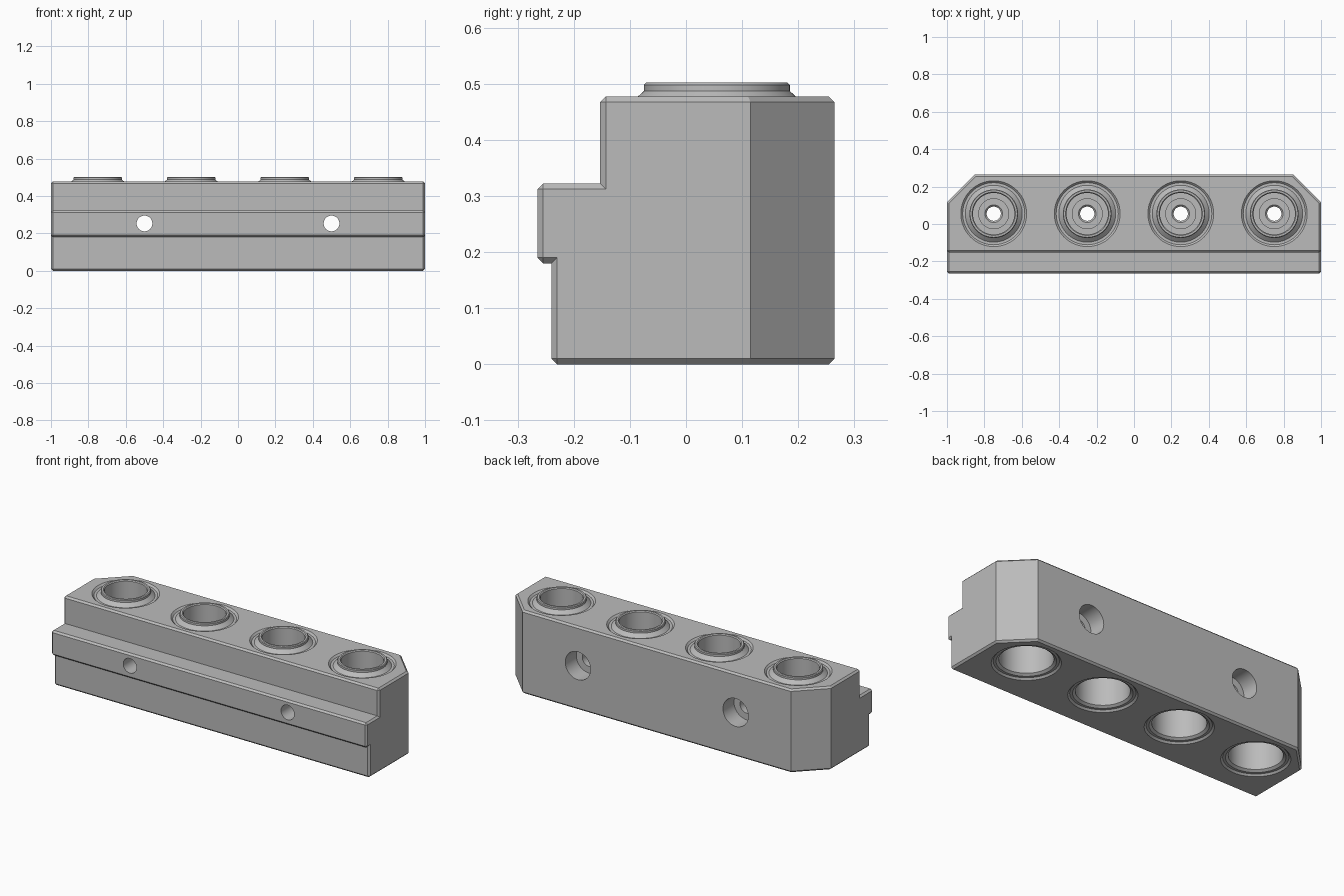
import bpy, bmesh, math
from mathutils import Matrix, Vector

if "Cube" in bpy.data.objects:
    bpy.data.objects.remove(bpy.data.objects["Cube"], do_unlink=True)

grey = bpy.data.materials.new("plain grey")
grey.use_nodes = True
colour = (0.5, 0.5, 0.5, 1)
grey.diffuse_color = colour
grey.node_tree.nodes["Principled BSDF"].inputs["Base Color"].default_value = colour

TOP, BACK, SOCKET_Y, SOCKET_R = 0.477, 0.265, 0.055, 0.176
SOCKET_X = (-0.75, -0.25, 0.25, 0.75)


def make(name, bm):
    mesh = bpy.data.meshes.new(name)
    bm.to_mesh(mesh)
    bm.free()
    obj = bpy.data.objects.new(name, mesh)
    bpy.context.collection.objects.link(obj)
    mesh.materials.append(grey)
    return obj


def lathe(name, profile, location, rotation=0.0):
    """Spin (radius, height) points around z, then tilt about x."""
    bm = bmesh.new()
    verts = [bm.verts.new((r, 0, z)) for r, z in profile]
    edges = [bm.edges.new(pair) for pair in zip(verts, verts[1:])]
    bmesh.ops.spin(bm, geom=verts + edges, cent=(0, 0, 0), axis=(0, 0, 1),
                   angle=math.tau, steps=64, use_duplicate=False)
    bmesh.ops.remove_doubles(bm, verts=bm.verts, dist=0.0001)
    bmesh.ops.recalc_face_normals(bm, faces=bm.faces)
    bm.transform(Matrix.Translation(location) @ Matrix.Rotation(rotation, 4, 'X'))
    return make(name, bm)


def cut(target, cutter):
    cutter.hide_render = True
    mod = target.modifiers.new("cut", 'BOOLEAN')
    mod.operation, mod.solver, mod.object = 'DIFFERENCE', 'EXACT', cutter
    bpy.context.view_layer.objects.active = target
    bpy.ops.object.modifier_apply(modifier=mod.name)
    bpy.data.objects.remove(cutter, do_unlink=True)


def smooth(obj):
    bpy.ops.object.select_all(action='DESELECT')
    obj.select_set(True)
    bpy.context.view_layer.objects.active = obj
    bpy.ops.object.shade_smooth_by_angle(angle=math.radians(25))


# Body: stepped side profile with a front rail, extruded along the length
profile = [(-0.24, 0), (BACK, 0), (BACK, TOP), (-0.153, TOP), (-0.153, 0.322),
           (-BACK, 0.322), (-BACK, 0.18), (-0.24, 0.18)]
bm = bmesh.new()
face = bm.faces.new([bm.verts.new((-1, y, z)) for y, z in profile])
ext = bmesh.ops.extrude_face_region(bm, geom=[face])
bmesh.ops.translate(bm, vec=(2, 0, 0),
                    verts=[g for g in ext["geom"] if isinstance(g, bmesh.types.BMVert)])

# Angled rear corners
for side in (-1, 1):
    res = bmesh.ops.bisect_plane(
        bm, geom=bm.verts[:] + bm.edges[:] + bm.faces[:],
        plane_co=(side, 0.115, 0), plane_no=Vector((side, 1, 0)).normalized(),
        clear_outer=True)
    bmesh.ops.holes_fill(bm, edges=[e for e in bm.edges if e.is_boundary], sides=0)
bmesh.ops.recalc_face_normals(bm, faces=bm.faces)

# Chamfer the outer edges, leaving the upright rear corners crisp
bm.normal_update()
chamfered = []
for e in bm.edges:
    a, b = e.verts
    upright_rear = abs(a.co.z - b.co.z) > 0.1 and a.co.y > 0.1
    if len(e.link_faces) == 2 and e.calc_face_angle_signed() > 0.1 and not upright_rear:
        chamfered.append(e)
bmesh.ops.bevel(bm, geom=chamfered, offset=0.01, offset_type='OFFSET',
                segments=1, affect='EDGES', clamp_overlap=True)
body = make("body", bm)

# Openings for the sockets
for x in SOCKET_X:
    cut(body, lathe("socket_cutter", [(0, -0.1), (SOCKET_R, -0.1), (SOCKET_R, 0.6), (0, 0.6)],
                    (x, SOCKET_Y, 0)))

# Screw holes, counterbored from the back
for x in (-0.5, 0.5):
    cut(body, lathe("screw_cutter", [(0, -0.4), (0.042, -0.4), (0.042, 0.165),
                                     (0.08, 0.165), (0.08, 0.4), (0, 0.4)],
                    (x, 0, 0.253), -math.pi / 2))
smooth(body)

# Sockets: grooved collar, upper bore, small through hole and lower bore
socket = [(SOCKET_R, TOP), (0.166, 0.467), (0.152, 0.467), (0.13, 0.487),
          (0.13, 0.498), (0.126, 0.502), (0.116, 0.502), (0.111, 0.497),
          (0.111, 0.3), (0.08, 0.3), (0.08, 0.285), (0.047, 0.285), (0.038, 0.276),
          (0.038, 0.22), (0.138, 0.22), (0.138, 0.02), (0.152, 0.01),
          (0.166, 0.01), (SOCKET_R, 0)]
for i, x in enumerate(SOCKET_X):
    part = lathe(f"socket_{i + 1}", socket, (x, SOCKET_Y, 0))
    # Keep the open shell facing outwards
    mesh = part.data
    groove = next(p for p in mesh.polygons if abs(p.normal.z) > 0.99
                  and abs(p.center.z - 0.502) < 0.001)
    if groove.normal.z < 0:
        mesh.flip_normals()
    smooth(part)
